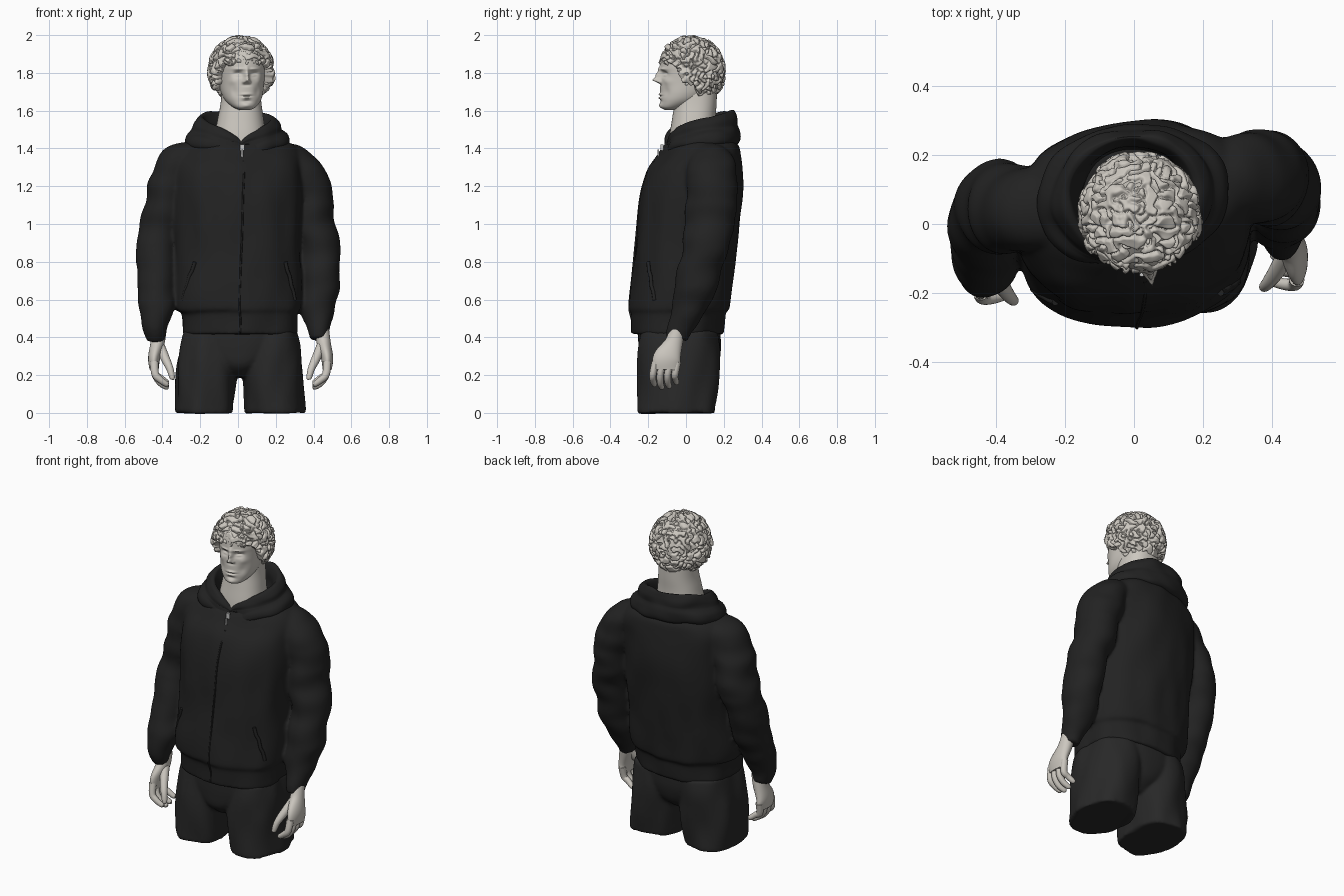
import bpy, bmesh, math
from mathutils import Vector, Matrix, noise

cube = bpy.data.objects.get("Cube")
if cube:
    bpy.data.objects.remove(cube, do_unlink=True)


def material(name, rgb, rough=0.8):
    m = bpy.data.materials.new(name)
    m.use_nodes = True
    m.diffuse_color = (*rgb, 1)
    b = m.node_tree.nodes["Principled BSDF"]
    b.inputs["Base Color"].default_value = (*rgb, 1)
    b.inputs["Roughness"].default_value = rough
    return m


STONE = material("pale stone", (0.60, 0.57, 0.52))
CLOTH = material("black cloth", (0.016, 0.016, 0.016))
SHORTS = material("charcoal cloth", (0.021, 0.021, 0.021))
METAL = material("zip metal", (0.55, 0.55, 0.55))


def finish(name, bm, mat, fold=0, grain=(1, 1, 1)):
    """Recalculate normals, press soft folds into the surface and make the object."""
    bmesh.ops.recalc_face_normals(bm, faces=bm.faces)
    bm.normal_update()
    if fold:
        moves = [v.normal * fold * noise.noise(Vector(a * b for a, b in zip(v.co, grain)))
                 for v in bm.verts]
        for v, d in zip(bm.verts, moves):
            v.co += d
    me = bpy.data.meshes.new(name)
    bm.to_mesh(me)
    bm.free()
    me.materials.append(mat)
    ob = bpy.data.objects.new(name, me)
    bpy.context.collection.objects.link(ob)
    return ob


def merge(name, parts, mat, rounds):
    """Fuse overlapping parts into one continuous, softened garment."""
    bm = bmesh.new()
    for ob in parts:
        bm.from_mesh(ob.data)
        bpy.data.meshes.remove(ob.data)
    ob = finish(name, bm, mat)
    remesh = ob.modifiers.new("fuse", 'REMESH')
    remesh.mode, remesh.voxel_size, remesh.use_smooth_shade = 'VOXEL', .01, True
    soften = ob.modifiers.new("soften", 'SMOOTH')
    soften.factor, soften.iterations = .5, rounds


def smooth_rows(rows, steps):
    """Catmull-Rom interpolation through rows of numbers."""
    out = []
    for i in range(len(rows) - 1):
        a, b, c, d = (rows[min(max(i + k, 0), len(rows) - 1)] for k in (-1, 0, 1, 2))
        for s in range(steps):
            t = s / steps
            out.append([q + t / 2 * (r - p + t * (2 * p - 5 * q + 4 * r - w + t * (3 * (q - r) + w - p)))
                        for p, q, r, w in zip(a, b, c, d)])
    return out + [list(rows[-1])]


def loft(name, rings, mat, caps=True, **kw):
    bm = bmesh.new()
    vs = [[bm.verts.new(p) for p in ring] for ring in rings]
    n = len(vs[0])
    for a, b in zip(vs, vs[1:]):
        for i in range(n):
            j = (i + 1) % n
            bm.faces.new((a[i], a[j], b[j], b[i])).smooth = True
    if caps:
        bm.faces.new(vs[0])
        bm.faces.new(vs[-1])
    return finish(name, bm, mat, **kw)


def power(v, p):
    return math.copysign(abs(v) ** (2 / p), v)


def level_point(row, a, p=2.3):
    """Point at angle a on a level oval: z, centre x, centre y, radius x, radius y, yaw."""
    z, cx, cy, rx, ry, yaw = row
    x, y = rx * power(math.cos(a), p), ry * power(math.sin(a), p)
    c, s = math.cos(yaw), math.sin(yaw)
    return Vector((cx + x * c - y * s, cy + x * s + y * c, z))


def angles(n):
    return [math.tau * i / n for i in range(n)]


def tower(name, rows, mat, steps=8, n=72, **kw):
    return loft(name, [[level_point(r, a) for a in angles(n)] for r in smooth_rows(rows, steps)], mat, **kw)


def tube(name, rows, mat, steps=6, n=32, **kw):
    """Limb through rows of x, y, z, sideways radius, depth radius."""
    rows = smooth_rows(rows, steps)
    rings = []
    for i, r in enumerate(rows):
        t = (Vector(rows[min(i + 1, len(rows) - 1)][:3]) - Vector(rows[max(i - 1, 0)][:3])).normalized()
        v = Vector((0, 1, 0))
        v = (v - t * v.dot(t)).normalized()
        u = v.cross(t)
        rings.append([Vector(r[:3]) + u * r[3] * math.cos(a) + v * r[4] * math.sin(a) for a in angles(n)])
    return loft(name, rings, mat, **kw)


# Jacket body, with a tighter rib at the hem
TORSO = [(.415, .01, -.045, .307, .242, 0), (.53, .01, -.04, .31, .247, .02), (.56, 0, -.035, .334, .266, .03),
         (.75, 0, -.015, .335, .267, .05), (.95, 0, .007, .335, .27, .08), (1.15, 0, .025, .34, .267, .1),
         (1.28, 0, .045, .34, .247, .13), (1.36, 0, .07, .33, .216, .14), (1.42, 0, .085, .28, .187, .14),
         (1.46, 0, .095, .2, .13, .14)]
jacket = [tower("jacket_body", TORSO, CLOTH, fold=.014, grain=(8, 8, 4))]


def seam(name, path, radius):
    """Thin raised cord lying on the jacket; path gives (height, angle) pairs."""
    rows = smooth_rows(TORSO, 8)
    pts = []
    for z, a in path:
        r = min(rows, key=lambda q: abs(q[0] - z))
        pts.append((*level_point(r, a), radius, radius))
    tube(name, pts, CLOTH, steps=2, n=8)


front = -math.pi / 2
seam("zip_line", [(.43 + .06 * i, front) for i in range(16)], .005)
for side, word in ((1, "left"), (-1, "right")):
    seam(word + "_pocket_edge", [(.8 - .04 * i, front + side * (.75 + .06 * i)) for i in range(6)], .01)

# Zip slider and its hanging tab
for label, z, size in (("zip_slider", 1.405, (.024, .016, .034)), ("zip_tab", 1.37, (.011, .01, .05))):
    bm = bmesh.new()
    bmesh.ops.create_cube(bm, size=1, matrix=Matrix.Translation((.022, -.126 - (1.405 - z) * .6, z)) @ Matrix.Diagonal((*size, 1)))
    bmesh.ops.bevel(bm, geom=bm.edges[:], offset=.002, segments=2, affect='EDGES')
    finish(label, bm, METAL)

# Sleeves and hands; the right arm swings further forward
ARM = [(.17, .11, 1.35, .08, .1), (.3, .13, 1.315, .112, .122), (.362, .137, 1.21, .113, .135),
       (.397, .13, 1.05, .112, .135), (.425, .105, .9, .108, .118), (.427, .06, .72, .102, .108),
       (.425, .015, .56, .095, .095), (.432, -.03, .46, .064, .074), (.432, -.048, .385, .054, .063)]
SWING = (-.05, -.085, -.09, -.085, -.085, -.105, -.13, -.105, -.07)
PALM = [(.43, -.045, .44, .038, .04), (.44, -.065, .37, .037, .048), (.458, -.1, .29, .032, .074),
        (.458, -.105, .23, .024, .07)]
for side, word, reach in ((1, "left", 0), (-1, "right", 1)):
    def place(rows, shift, across=0):
        return [(side * x + across, y + d * reach, z, *r) for (x, y, z, *r), d in zip(rows, shift)]
    hand = [-.04] * 6
    jacket.append(tube(word + "_sleeve", place(ARM, SWING), CLOTH, steps=9, n=48, fold=.022, grain=(5, 4, 9)))
    tube(word + "_palm", place(PALM, (-.07, -.055, -.042, -.04), .014), STONE)
    for i, finger in enumerate(("index", "middle", "ring", "little")):
        y, low = -.167 + .039 * i, (.015, 0, .005, .025)[i]
        tube(f"{word}_{finger}_finger", place(
            [(.458, y + .005, .27, .022, .019), (.452, y - .008, .205, .02, .0185),
             (.425, y - .008, .16 + low, .018, .017), (.39, y, .135 + low, .014, .014),
             (.383, y, .131 + low, .004, .004)], hand, .014), STONE, n=16)
    tube(word + "_thumb", place([(.43, -.08, .36, .026, .026), (.4, -.135, .29, .024, .024),
                                 (.375, -.17, .235, .019, .019), (.362, -.183, .185, .014, .014),
                                 (.361, -.184, .176, .004, .004)], hand, .014), STONE, n=16)
merge("hooded_jacket", jacket, CLOTH, 8)

# Shorts: two legs fused with a seat
shorts = [tower("seat", [(.19, .006, -.05, .04, .12, 0), (.25, .006, -.046, .14, .19, 0),
                         (.34, .008, -.037, .26, .214, 0), (.44, .01, -.035, .29, .219, 0)], SHORTS)]
for side in (1, -1):
    shorts.append(tower("leg", [(0, .008 + side * .188, -.05, .155, .203, 0), (.2, .008 + side * .172, -.044, .164, .21, 0),
                                (.34, .01 + side * .157, -.038, .16, .212, 0), (.43, .01 + side * .145, -.035, .155, .205, 0)],
                        SHORTS, fold=.02, grain=(9, 9, 4)))
merge("shorts", shorts, SHORTS, 6)

# Draped hood: one section swept round the neck, high behind and open in front
HOOD = [(.2, .15, -.1), (.268, .192, 0), (.283, .203, .14), (.272, .2, .36), (.243, .19, .52), (.235, .188, .6),
        (.228, .188, .78), (.208, .18, .96), (.19, .17, 1), (.172, .158, .93), (.158, .147, .6), (.142, .13, 0)]
rings = []
for rx, ry, f in smooth_rows(HOOD, 5):
    ring = []
    for a in angles(96):
        back = (math.sin(a) + 1) / 2
        low, high = 1.395 + .035 * back, 1.435 + .168 * back ** .34
        dip = .03 * math.exp(-(back / .05)) * (f < .5)
        ring.append(level_point((low + (high - low) * f - dip, -.005, .082, rx, ry, .12), a, 2.1))
    rings.append(ring)
loft("hood", rings, CLOTH, caps=False, fold=.014, grain=(9, 9, 12))

# Neck
tower("neck", [(1.38, .012, .03, .14, .125, 0), (1.47, .012, .035, .135, .122, 0), (1.56, .014, .042, .121, .115, 0),
               (1.64, .016, .05, .108, .112, 0), (1.74, .016, .055, .1, .11, 0)], STONE)

# Head: level ovals from chin to crown (z, middle, front, back, half width)
HEAD_PLACE = Matrix.Translation((.017, .03, 0)) @ Matrix.Rotation(.17, 4, 'Z')
SKULL = [(1.603, -.12, -.14, -.08, .025), (1.618, -.1, -.165, -.02, .058), (1.65, -.06, -.168, .05, .09),
         (1.69, -.03, -.168, .1, .108), (1.75, 0, -.167, .13, .119), (1.8, 0, -.166, .15, .124),
         (1.84, 0, -.168, .152, .126), (1.9, 0, -.155, .145, .12), (1.96, 0, -.1, .1, .08)]
# Facial relief: x, z, spread x, spread z, push along y (mirrored where x is not zero)
RELIEF = [(.043, 1.793, .022, .014, .022), (.043, 1.789, .016, .007, -.014), (.043, 1.789, .015, .0025, .003),
          (.04, 1.82, .026, .007, -.007),
          (0, 1.815, .012, .02, -.012), (0, 1.787, .012, .016, -.027), (0, 1.762, .013, .013, -.042),
          (.015, 1.752, .008, .008, -.014), (0, 1.735, .02, .006, .005), (0, 1.687, .024, .006, -.009),
          (0, 1.677, .028, .003, .005), (0, 1.667, .02, .006, -.009), (0, 1.65, .022, .007, .006),
          (0, 1.627, .022, .012, -.007), (.07, 1.755, .02, .018, -.006), (.06, 1.7, .018, .025, .006)]
rings = []
for z, mid, yf, yb, rx in smooth_rows(SKULL, 14):
    ring = []
    for a in angles(180):
        s = math.sin(a)
        x, y = rx * power(math.cos(a), 2.15), mid + abs(power(s, 2.15)) * ((yf if s < 0 else yb) - mid)
        if s < 0:
            for bx, bz, sx, sz, push in RELIEF:
                y += push * math.exp(-((abs(x) - bx) / sx) ** 2 - ((z - bz) / sz) ** 2)
        ring.append(HEAD_PLACE @ Vector((x, y, z)))
    rings.append(ring)
loft("head", rings, STONE)

# Curly hair: a cap carved into winding locks, tucked into the head below the hairline
bm = bmesh.new()
bmesh.ops.create_icosphere(bm, subdivisions=7, radius=1)
for v in bm.verts:
    n = v.co.copy()
    flare = 1 + .13 * max(0, -n.z) ** .8
    p = Vector((n.x * .168 * flare, n.y * .17 * flare, 1.822 + n.z * .169))
    warp = noise.noise_vector(p * 25) * .014
    lock = min(1, abs(noise.noise((p + warp) * 36)) * 3)
    lock = lock * (2 - lock)
    curl = 1 + max(0, -n.y) * .4
    t = min(1, max(0, (p.y + .125) / .07))
    u = min(1, max(0, (p.y + .03) / .08))
    line = 1.85 - .11 * t * t * (3 - 2 * t) - .1 * u * u * (3 - 2 * u) + .02 * noise.noise(p * 30)
    keep = min(1, max(0, (p.z - line) / .018 + 1))
    p += n * (.019 * lock - .011 + .01 * noise.noise(p * 20)) * curl
    middle = Vector((0, 0, 1.8))
    v.co = HEAD_PLACE @ middle.lerp(p, .55 + .45 * keep * keep * (3 - 2 * keep))
for f in bm.faces:
    f.smooth = True
finish("curly_hair", bm, STONE)
